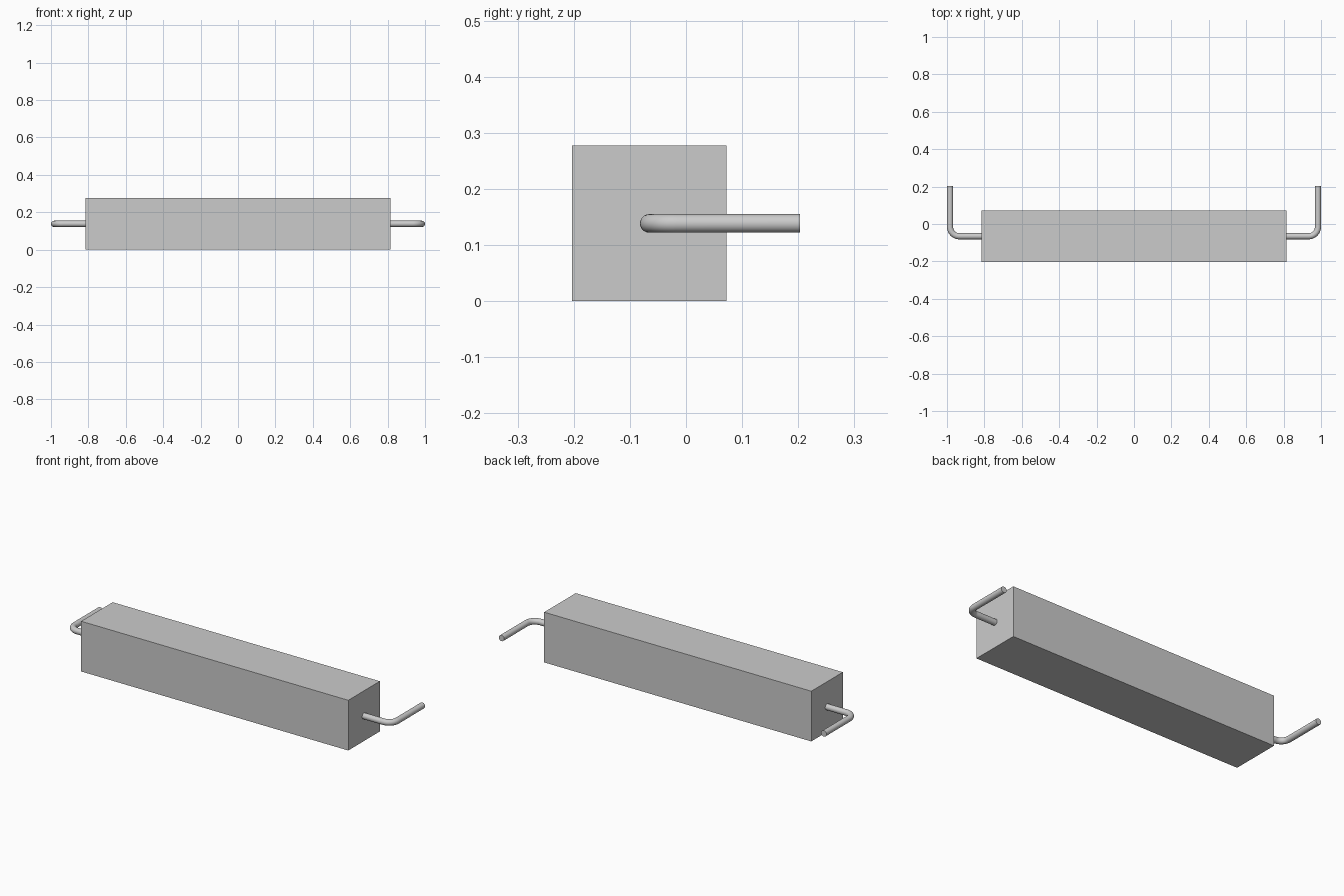
import bpy, bmesh, math
from mathutils import Vector

if "Cube" in bpy.data.objects:
    bpy.data.objects.remove(bpy.data.objects["Cube"])

BODY_X, BODY_Y0, BODY_Y1, BODY_H = 0.815, -0.203, 0.072, 0.277
R = 0.0165           # wire radius
BEND = 0.05          # bend radius of the wire centreline
SIDES, STEPS = 32, 12
Y0, Z0, X1, Y1 = (BODY_Y0 + BODY_Y1) / 2, BODY_H / 2, 1 - R, 0.203


def finish(bm, name):
    bmesh.ops.recalc_face_normals(bm, faces=bm.faces)
    mesh = bpy.data.meshes.new(name)
    bm.to_mesh(mesh)
    bm.free()
    obj = bpy.data.objects.new(name, mesh)
    bpy.context.collection.objects.link(obj)
    return obj


# Rectangular body
bm = bmesh.new()
bmesh.ops.create_cube(bm, size=1)
for v in bm.verts:
    v.co = Vector((v.co.x * 2 * BODY_X,
                   Y0 + v.co.y * (BODY_Y1 - BODY_Y0),
                   (v.co.z + 0.5) * BODY_H))
finish(bm, "body")


def lead(name, side):
    """Round wire leaving the body end and bending towards the back."""
    # Path stations: x, y and heading angle in the horizontal plane
    path = [(BODY_X, Y0, 0.0)]
    for i in range(STEPS + 1):
        a = math.pi / 2 * i / STEPS
        path.append((X1 - BEND + BEND * math.sin(a),
                     Y0 + BEND - BEND * math.cos(a), a))
    path.append((X1, Y1, math.pi / 2))

    bm = bmesh.new()
    rings = []
    for x, y, a in path:
        ring = []
        for k in range(SIDES):
            t = 2 * math.pi * k / SIDES
            u = R * math.cos(t)
            ring.append(bm.verts.new((side * (x - u * math.sin(a)),
                                      y + u * math.cos(a),
                                      Z0 + R * math.sin(t))))
        rings.append(ring)
    for r0, r1 in zip(rings, rings[1:]):
        for k in range(SIDES):
            n = (k + 1) % SIDES
            bm.faces.new((r0[k], r0[n], r1[n], r1[k]))
    bm.faces.new(rings[0])
    bm.faces.new(rings[-1])
    obj = finish(bm, name)
    bpy.ops.object.select_all(action='DESELECT')
    obj.select_set(True)
    bpy.context.view_layer.objects.active = obj
    bpy.ops.object.shade_smooth_by_angle(angle=math.radians(40))


# Mirrored pair of wire leads
lead("right_lead", 1)
lead("left_lead", -1)
